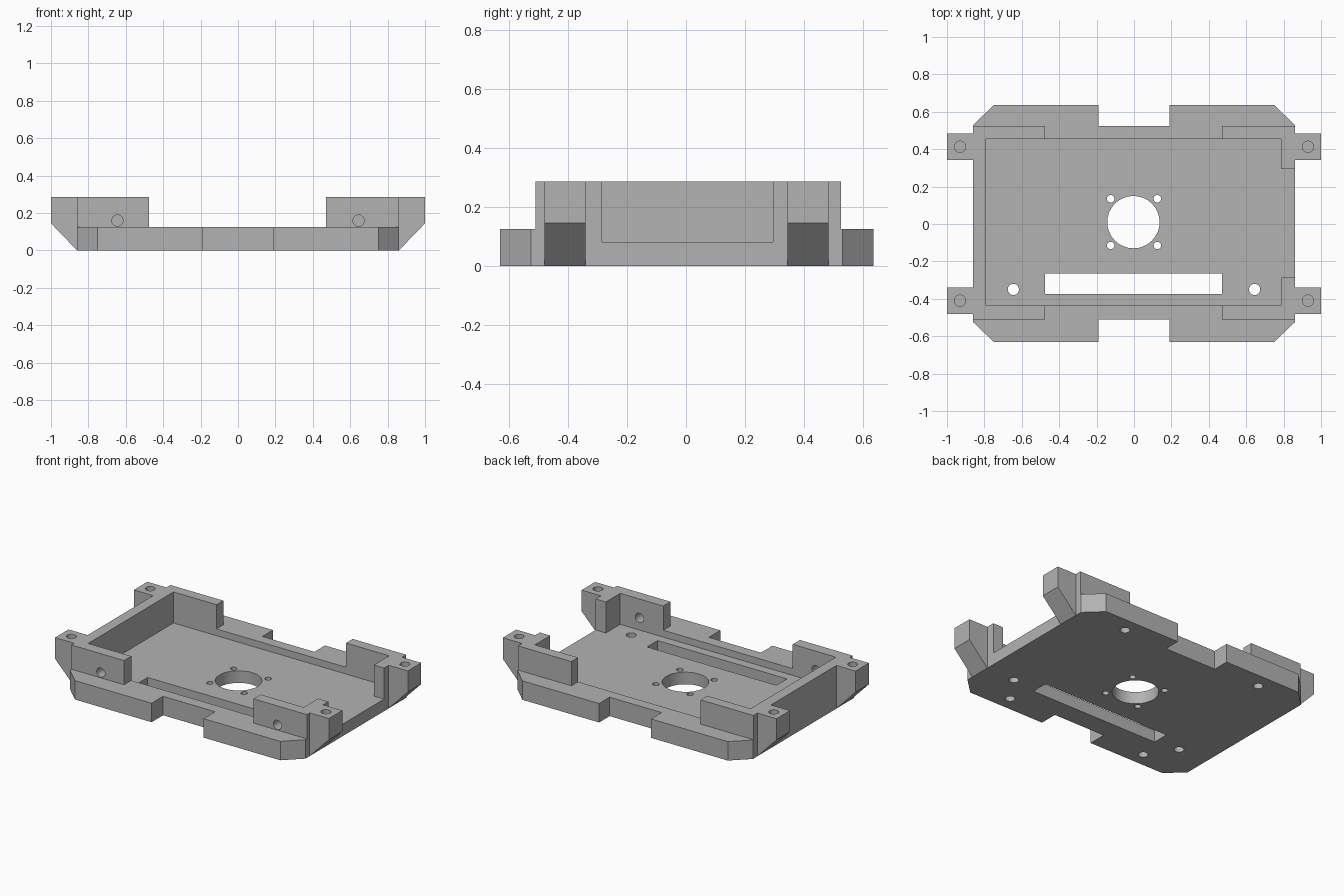
import bpy
import bmesh
import math
from mathutils import Matrix

if "Cube" in bpy.data.objects:
    bpy.data.objects.remove(bpy.data.objects["Cube"])

grey = bpy.data.materials.new("plain grey")
grey.use_nodes = True
grey.diffuse_color = (0.45, 0.45, 0.45, 1)
grey.node_tree.nodes["Principled BSDF"].inputs["Base Color"].default_value = (0.45, 0.45, 0.45, 1)

# Shared dimensions
X, EDGE, NOTCH = 0.86, 0.75, 0.19
PLATE_TOP, FLOOR, TOP = 0.125, 0.08, 0.285
IN_L, IN_R = -0.79, 0.785           # pocket sides
IN_F, IN_B = -0.435, 0.455          # pocket front and back
OUT_F, OUT_B = -0.51, 0.525         # outside of the walls
GAP_F, GAP_B = -0.285, 0.295        # opening in the right wall
HOLE = 0.03
parts = []


def add_object(name, bm):
    bmesh.ops.recalc_face_normals(bm, faces=bm.faces)
    mesh = bpy.data.meshes.new(name)
    bm.to_mesh(mesh)
    bm.free()
    mesh.materials.append(grey)
    obj = bpy.data.objects.new(name, mesh)
    bpy.context.collection.objects.link(obj)
    return obj


def prism(name, outline, low, high, axis="z"):
    """Extrude an outline along z, or an xz outline along y."""
    bm = bmesh.new()
    place = (lambda a, b: (a, b, low)) if axis == "z" else (lambda a, b: (a, low, b))
    face = bm.faces.new([bm.verts.new(place(a, b)) for a, b in outline])
    new = bmesh.ops.extrude_face_region(bm, geom=[face])["geom"]
    depth = high - low
    move = (0, 0, depth) if axis == "z" else (0, depth, 0)
    bmesh.ops.translate(bm, vec=move, verts=[g for g in new if isinstance(g, bmesh.types.BMVert)])
    return add_object(name, bm)


def box(name, x0, x1, y0, y1, z0, z1):
    return prism(name, [(x0, y0), (x1, y0), (x1, y1), (x0, y1)], z0, z1)


def drill(center, radius, depth, axis="z"):
    bm = bmesh.new()
    turn = Matrix.Rotation(math.pi / 2, 4, "X") if axis == "y" else Matrix()
    bmesh.ops.create_cone(bm, cap_ends=True, segments=32, radius1=radius, radius2=radius,
                          depth=depth, matrix=Matrix.Translation(center) @ turn)
    return add_object("cutter", bm)


def cut(obj, cutter):
    mod = obj.modifiers.new("cut", "BOOLEAN")
    mod.operation, mod.solver, mod.object = "DIFFERENCE", "EXACT", cutter
    bpy.context.view_layer.update()
    graph = bpy.context.evaluated_depsgraph_get()
    mesh = bpy.data.meshes.new_from_object(obj.evaluated_get(graph))
    obj.modifiers.clear()
    obj.data = mesh
    bpy.data.objects.remove(cutter)


# Base plate with chamfered corners and a notch in the front and back edges
BACK, FRONT = 0.635, -0.63
outline = [(X, -0.525), (X, 0.53), (EDGE, BACK), (NOTCH, BACK), (NOTCH, OUT_B),
           (-NOTCH, OUT_B), (-NOTCH, BACK), (-EDGE, BACK), (-X, 0.53), (-X, -0.525),
           (-EDGE, FRONT), (-NOTCH, FRONT), (-NOTCH, OUT_F), (NOTCH, OUT_F),
           (NOTCH, FRONT), (EDGE, FRONT)]
plate = prism("base_plate", outline, 0, PLATE_TOP)
parts.append(plate)

# Pocket, open on the right side, and the long slot
cut(plate, prism("cutter", [(IN_L, IN_F), (IN_R, IN_F), (IN_R, GAP_F), (1, GAP_F), (1, GAP_B),
                            (IN_R, GAP_B), (IN_R, IN_B), (IN_L, IN_B)], FLOOR, 1))
cut(plate, box("cutter", -0.475, 0.47, -0.375, -0.265, -1, 1))

# Central hole with four screw holes around it
cut(plate, drill((-0.003, 0.01, 0), 0.14, 1))
for sx in (-1, 1):
    for sy in (-1, 1):
        cut(plate, drill((sx * 0.125, 0.01 + sy * 0.125, 0), 0.02, 1))
        # Blind holes in the underside
        cut(plate, drill((sx * 0.52, sy * 0.535, 0), HOLE, 0.16))
    cut(plate, drill((sx * 0.645, -0.35, 0), HOLE, 1))

# Left wall wraps around both corners
left = prism("left_wall", [(-X, OUT_F), (-0.475, OUT_F), (-0.475, IN_F), (IN_L, IN_F),
                           (IN_L, IN_B), (-0.475, IN_B), (-0.475, OUT_B), (-X, OUT_B)],
             PLATE_TOP, TOP)
# Right wall is two corner pieces
front = prism("front_right_corner_wall", [(0.47, OUT_F), (X, OUT_F), (X, GAP_F), (IN_R, GAP_F),
                                          (IN_R, IN_F), (0.47, IN_F)], PLATE_TOP, TOP)
back = prism("back_right_corner_wall", [(0.47, OUT_B), (X, OUT_B), (X, GAP_B), (IN_R, GAP_B),
                                        (IN_R, IN_B), (0.47, IN_B)], PLATE_TOP, TOP)
for wall, x in ((left, -0.645), (front, 0.645)):
    cut(wall, drill((x, -0.47, 0.16), HOLE, 0.2, "y"))
parts += [left, front, back]

# Mounting lugs with sloped undersides and blind screw holes
for side, sx in (("left", -1), ("right", 1)):
    for end, y in (("front", -0.41), ("back", 0.413)):
        profile = [(sx * X, 0), (sx, 0.145), (sx, TOP), (sx * X, TOP)]
        lug = prism(f"{end}_{side}_lug", profile, y - 0.07, y + 0.07, "y")
        cut(lug, drill((sx * 0.93, y, TOP), HOLE, 0.24))
        parts.append(lug)

# Smooth the hole walls, keep every edge sharp
bpy.ops.object.select_all(action="DESELECT")
for obj in parts:
    obj.select_set(True)
bpy.context.view_layer.objects.active = plate
bpy.ops.object.shade_smooth_by_angle(angle=math.radians(30))
